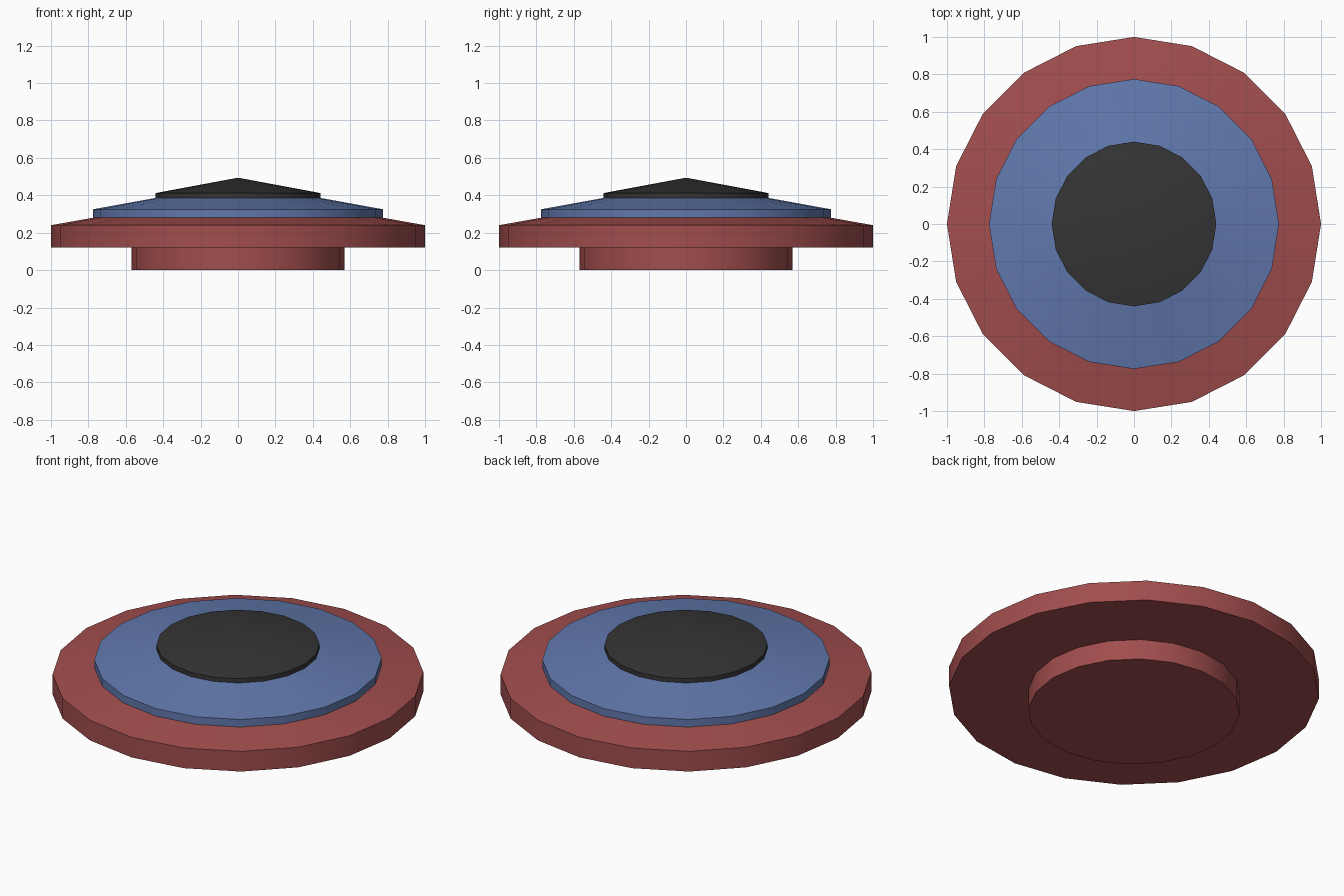
import bpy, bmesh
from math import pi, sin, cos, radians

if "Cube" in bpy.data.objects:
    bpy.data.objects.remove(bpy.data.objects["Cube"])

SIDES = 20


def lathe(name, profile, color):
    """Revolve (radius, height) points around z; radius 0 makes a single pole."""
    bm = bmesh.new()
    rings = []
    for r, z in profile:
        if r == 0:
            rings.append([bm.verts.new((0, 0, z))] * SIDES)
        else:
            rings.append([bm.verts.new((r * cos(2 * pi * i / SIDES),
                                        r * sin(2 * pi * i / SIDES), z))
                          for i in range(SIDES)])
    for low, high in zip(rings, rings[1:]):
        for i in range(SIDES):
            j = (i + 1) % SIDES
            corners = list(dict.fromkeys((low[i], low[j], high[j], high[i])))
            bm.faces.new(corners)
    mesh = bpy.data.meshes.new(name)
    bm.to_mesh(mesh)
    bm.free()
    obj = bpy.data.objects.new(name, mesh)
    bpy.context.collection.objects.link(obj)
    mat = bpy.data.materials.new(name + "_color")
    mat.diffuse_color = (*color, 1)
    mat.use_nodes = True
    mat.node_tree.nodes["Principled BSDF"].inputs["Base Color"].default_value = mat.diffuse_color
    mesh.materials.append(mat)
    # Smooth around the rim, crisp at the steps
    bpy.ops.object.select_all(action='DESELECT')
    obj.select_set(True)
    bpy.context.view_layer.objects.active = obj
    bpy.ops.object.shade_smooth_by_angle(angle=radians(30))
    return obj


# Foot and wide outer disc
lathe("base_disc", [(0, 0), (0.57, 0), (0.57, 0.12), (1, 0.12),
                    (1, 0.24), (0.775, 0.28)], (0.36, 0.075, 0.075))

# Raised middle tier
lathe("middle_tier", [(0.775, 0.28), (0.775, 0.325), (0.44, 0.386)],
      (0.12, 0.19, 0.42))

# Conical cap
lathe("top_cap", [(0.44, 0.386), (0.44, 0.412), (0, 0.494)],
      (0.035, 0.035, 0.035))
